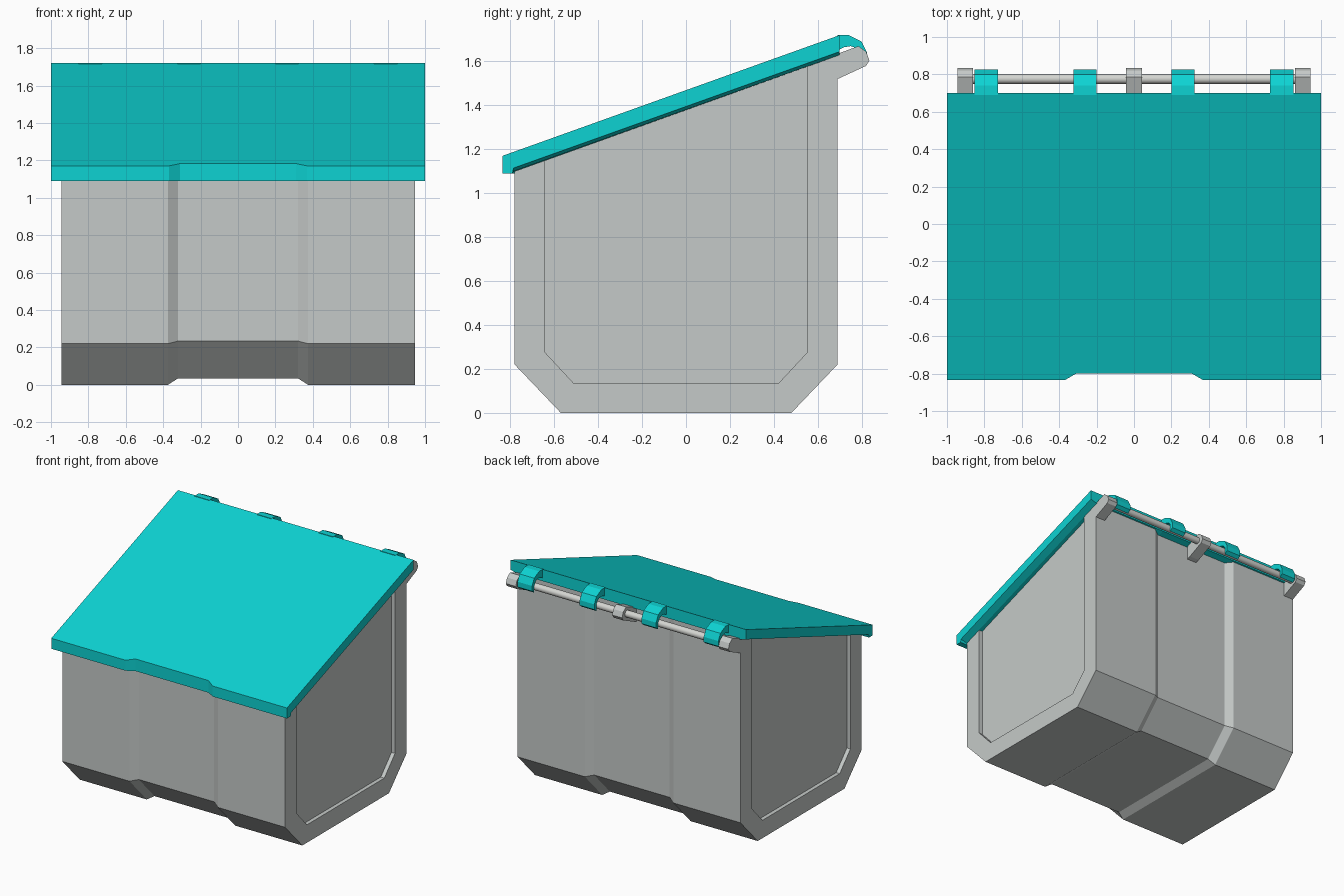
import bpy, bmesh, math

cube = bpy.data.objects.get("Cube")
if cube:
    bpy.data.objects.remove(cube, do_unlink=True)


def material(name, color):
    m = bpy.data.materials.new(name)
    m.use_nodes = True
    m.diffuse_color = (*color, 1)
    m.node_tree.nodes["Principled BSDF"].inputs["Base Color"].default_value = (*color, 1)
    return m


teal = material("teal plastic", (0.004, 0.65, 0.65))
grey = material("light grey plastic", (0.56, 0.59, 0.58))
steel = material("pale rod grey", (0.66, 0.67, 0.64))


def loft(name, sections, mat):
    """Join matching (x, [(y, z), ...]) sections into a closed solid."""
    bm = bmesh.new()
    rings = [[bm.verts.new((x, y, z)) for y, z in pts] for x, pts in sections]
    for a, b in zip(rings, rings[1:]):
        for i in range(len(a)):
            j = (i + 1) % len(a)
            bm.faces.new((a[i], a[j], b[j], b[i]))
    bm.faces.new(rings[0])
    bm.faces.new(rings[-1])
    bmesh.ops.recalc_face_normals(bm, faces=bm.faces)
    mesh = bpy.data.meshes.new(name)
    bm.to_mesh(mesh)
    bm.free()
    ob = bpy.data.objects.new(name, mesh)
    bpy.context.collection.objects.link(ob)
    mesh.materials.append(mat)
    return ob


def prism(name, x0, x1, pts, mat):
    return loft(name, [(x0, pts), (x1, pts)], mat)


SLOPE = 0.358
HALF, DEPTH = 0.945, 0.03


def roof(y):
    return 1.10 + SLOPE * (y + 0.78)


def shell(o):
    """Bin side outline, moved inwards by o, with chamfered lower corners."""
    t = o * math.tan(math.pi / 8)
    f, b = -0.78 + o, 0.69 - o
    return [(f, roof(f)), (f, 0.22 + t), (-0.57 + t, o),
            (0.48 - t, o), (b, 0.22 + t), (b, roof(b))]


# Bin body with a shallow channel round the middle
loft("bin_body", [(-HALF + DEPTH, shell(0)), (-0.375, shell(0)), (-0.32, shell(0.035)),
                  (0.32, shell(0.035)), (0.375, shell(0)), (HALF - DEPTH, shell(0))], grey)

# Raised rims framing the recessed side panels
rim = shell(0) + shell(0.137)[::-1]
for side, s in (("left", 1), ("right", -1)):
    prism(side + "_side_rim", s * (HALF - DEPTH), s * HALF, rim, grey)


# Sloping lid with a front finger notch and a slightly dished underside
def lid_section(front, drop):
    def top(y):
        return 1.72 + SLOPE * (y - 0.70)
    return [(front, top(front)), (0.70, 1.72), (0.70, 1.645 - drop),
            (front + 0.05, 1.115 - drop), (front + 0.045, 1.09), (front, 1.09)]


half_lid = [(1.0, -0.835, 0), (HALF, -0.835, 0.015), (0.37, -0.835, 0.015), (0.31, -0.80, 0.015)]
stations = [(-x, f, d) for x, f, d in half_lid] + half_lid[::-1]
loft("lid", [(x, lid_section(f, d)) for x, f, d in stations], teal)

# Hinge lugs on the bin
lug = [(0.66, 1.51), (0.69, 1.52), (0.82, 1.58), (0.835, 1.605), (0.82, 1.645),
       (0.785, 1.67), (0.69, 1.635), (0.66, 1.62)]
for name, x in (("right", -0.902), ("middle", 0), ("left", 0.902)):
    prism(name + "_hinge_lug", x - 0.042, x + 0.042, lug, grey)

# Lid hooks wrapped over the hinge rod
hook = [(0.69, 1.72), (0.74, 1.72), (0.80, 1.69), (0.825, 1.64), (0.825, 1.60), (0.80, 1.58),
        (0.80, 1.635), (0.78, 1.66), (0.75, 1.67), (0.72, 1.665), (0.69, 1.65)]
for i, x in enumerate((-0.79, -0.262, 0.262, 0.79)):
    prism("lid_hook_%d" % (i + 1), x - 0.062, x + 0.062, hook, teal)

# Hinge rod
bpy.ops.mesh.primitive_cylinder_add(vertices=16, radius=0.026, depth=1.74,
                                    location=(0, 0.775, 1.615), rotation=(0, math.pi / 2, 0))
rod = bpy.context.object
rod.name = "hinge_rod"
rod.data.materials.append(steel)
bpy.ops.object.shade_smooth_by_angle()
